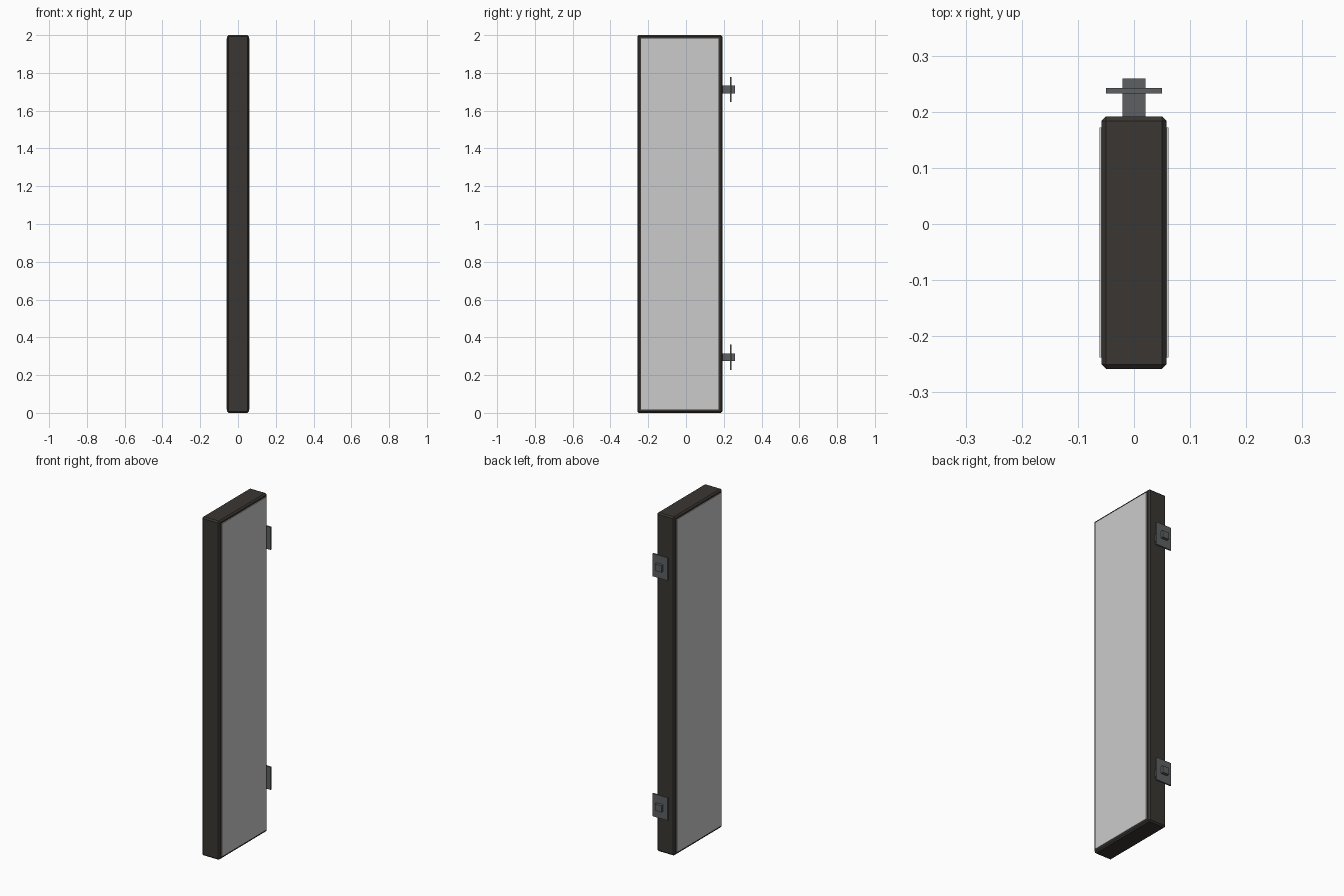
import bpy

if "Cube" in bpy.data.objects:
    bpy.data.objects.remove(bpy.data.objects["Cube"])

BODY_Y = -0.033   # centre of the casing in depth


def material(name, rgb):
    m = bpy.data.materials.new(name)
    m.diffuse_color = (*rgb, 1)
    m.use_nodes = True
    m.node_tree.nodes["Principled BSDF"].inputs["Base Color"].default_value = m.diffuse_color
    return m


dark = material("dark_casing", (0.042, 0.037, 0.032))
metal = material("grey_metal", (0.11, 0.115, 0.12))


def box(name, centre, size, mat=None, bevel=0):
    bpy.ops.mesh.primitive_cube_add(size=1, location=centre)
    ob = bpy.context.object
    ob.name = name
    ob.scale = size
    bpy.ops.object.transform_apply(location=False, rotation=False, scale=True)
    if mat:
        ob.data.materials.append(mat)
    if bevel:
        mod = ob.modifiers.new("chamfer", 'BEVEL')
        mod.width = bevel
        mod.segments = 1
    return ob


# Chamfered casing
box("casing", (0, BODY_Y, 1), (0.115, 0.45, 2), dark, 0.008)

# Thin face panels on both broad sides
for side, sx in (("right", 1), ("left", -1)):
    box(f"{side}_face_panel", (sx * 0.0565, BODY_Y, 1), (0.01, 0.41, 1.964))

# Rear mounting brackets: an arm through a flange plate
for level, z in (("lower", 0.295), ("upper", 1.712)):
    box(f"{level}_bracket_arm", (0, 0.2195, z), (0.041, 0.079, 0.04), metal)
    box(f"{level}_bracket_plate", (0, 0.2375, z), (0.1, 0.009, 0.134), metal)
